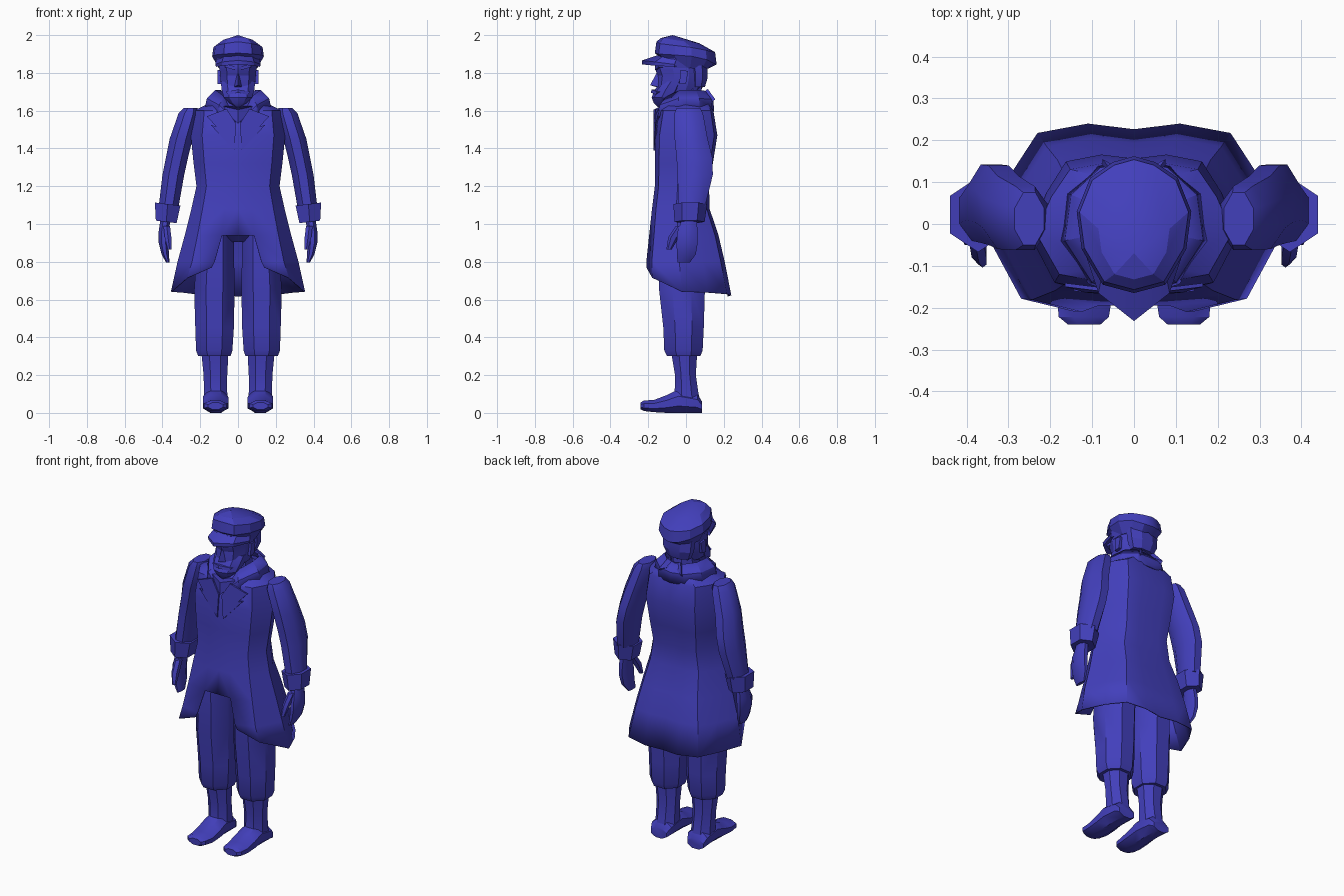
import bpy, bmesh, math

blue = bpy.data.materials.new("deep blue")
blue.diffuse_color = (0.055, 0.05, 0.5, 1)


def make(name, verts, faces, mirror=False, smooth=35, thick=0, recalc=True):
    me = bpy.data.meshes.new(name)
    me.from_pydata(verts, [], faces)
    bm = bmesh.new()
    bm.from_mesh(me)
    bmesh.ops.remove_doubles(bm, verts=bm.verts, dist=1e-5)
    if recalc:
        bmesh.ops.recalc_face_normals(bm, faces=bm.faces)
    bm.to_mesh(me)
    bm.free()
    me.materials.append(blue)
    ob = bpy.data.objects.new(name, me)
    bpy.context.collection.objects.link(ob)
    if mirror:
        ob.modifiers.new("mirror", 'MIRROR').merge_threshold = 0.0005
    if thick:
        m = ob.modifiers.new("cloth", 'SOLIDIFY')
        m.thickness, m.offset = thick, -1
    bpy.ops.object.select_all(action='DESELECT')
    bpy.context.view_layer.objects.active = ob
    ob.select_set(True)
    if smooth:
        bpy.ops.object.shade_smooth_by_angle(angle=math.radians(smooth))
    return ob


def loft(name, rings, n=8, axis='z', **kw):
    """Closed loft; each ring is (position, x0, x1, v0, v1) extents."""
    verts, k = [], 1 / math.cos(math.pi / n)
    for p, x0, x1, v0, v1 in rings:
        for i in range(n):
            a = 2 * math.pi * (i + .5) / n
            x = (x0 + x1) / 2 + (x1 - x0) / 2 * k * math.cos(a)
            v = (v0 + v1) / 2 + (v1 - v0) / 2 * k * math.sin(a)
            verts.append((x, v, p) if axis == 'z' else (x, p, v))
    m = len(rings)
    faces = [(r * n + i, r * n + (i + 1) % n, (r + 1) * n + (i + 1) % n, (r + 1) * n + i)
             for r in range(m - 1) for i in range(n)]
    faces += [tuple(range(n)), tuple(range((m - 1) * n, m * n))]
    return make(name, verts, faces, **kw)


def sheet(name, rows, skip=lambda r, c: False, **kw):
    """Open surface through rows of points, ordered top down and front to back."""
    n = len(rows[0])
    faces = [(r * n + c, (r + 1) * n + c, (r + 1) * n + c + 1, r * n + c + 1)
             for r in range(len(rows) - 1) for c in range(n - 1) if not skip(r, c)]
    return make(name, [p for row in rows for p in row], faces, recalc=False, **kw)


def prism(name, pts, d, **kw):
    """Closed solid from an outline pushed along the vector d."""
    n = len(pts)
    verts = list(pts) + [tuple(a + b for a, b in zip(p, d)) for p in pts]
    faces = [tuple(range(n)), tuple(range(n, 2 * n))]
    faces += [(i, (i + 1) % n, n + (i + 1) % n, n + i) for i in range(n)]
    return make(name, verts, faces, smooth=0, **kw)


# Long coat: half sections (height, half width, front, back), open below the waist
FX = (0, .3, .76, 1, .84, .65, .31, 0)
FY = (0, 0, .07, .42, .72, .95, 1, .97)
secs = [(1.67, .09, -.05, .11), (1.635, .16, -.10, .13), (1.60, .235, -.14, .145),
        (1.47, .25, -.163, .166), (1.32, .235, -.165, .142), (1.20, .22, -.165, .122),
        (1.08, .247, -.18, .125), (.94, .282, -.195, .172), (.80, .32, -.21, .205)]
rows = [[(w * x, f + (b - f) * y, z) for x, y in zip(FX, FY)] for z, w, f, b in secs]
hem_z = (.77, .77, .715, .642, .638, .63, .622, .618)
rows.append([(.355 * x, -.21 + .45 * y, z) for x, y, z in zip(FX, FY, hem_z)])
for i, x in ((8, .125), (9, .14)):
    rows[i][1] = (x,) + rows[i][1][1:]
sheet("coat", rows, skip=lambda r, c: r >= 7 and c == 0, mirror=True, thick=.006, smooth=40)

# Upturned collar, lowest at the throat
ring = ((.015, -.165), (.10, -.14), (.165, -.04), (.15, .07), (.08, .135), (0, .145))
tops = (1.545, 1.63, 1.665, 1.665, 1.66, 1.655)
inner = [(x * .72, y * .75, z + .045) for (x, y), z in zip(ring, tops)]
inner[0] = (.02, -.15, 1.56)
sheet("collar", [inner, [(x, y, z) for (x, y), z in zip(ring, tops)],
                 [(x * 1.08, y * 1.03, z - .06) for (x, y), z in zip(ring, tops)]],
      mirror=True, thick=.008, smooth=25)

# Notched lapels
prism("lapel", [(.02, -.172, 1.39), (.145, -.160, 1.525), (.115, -.164, 1.515),
                (.165, -.150, 1.57), (.06, -.163, 1.61), (.01, -.171, 1.53)],
      (0, .009, 0), mirror=True)

# Neckerchief with a front point and knotted tails behind
loft("neckerchief", [(1.66, -.085, .085, -.10, .10), (1.63, -.105, .105, -.135, .115),
                     (1.58, -.11, .11, -.15, .11)], 10, smooth=25)
make("kerchief_point", [(-.09, -.13, 1.625), (.09, -.13, 1.625), (0, -.172, 1.605),
                        (0, -.172, 1.53), (0, -.10, 1.6)],
     [(0, 3, 2), (2, 3, 1), (0, 2, 1, 4), (0, 4, 3), (1, 3, 4)], smooth=0)
prism("kerchief_tail", [(.0, .095, 1.695), (.045, .115, 1.715), (.075, .155, 1.66),
                        (.02, .125, 1.675)], (0, -.015, -.012), mirror=True)

# Head, beard and neck
loft("head", [(1.90, -.09, .09, -.14, .10), (1.835, -.098, .098, -.158, .10),
              (1.815, -.097, .097, -.155, .10), (1.785, -.094, .094, -.143, .098),
              (1.74, -.09, .09, -.148, .09), (1.70, -.08, .08, -.15, .07)], 10, smooth=25)
loft("beard", [(1.755, -.092, .092, -.125, .01), (1.71, -.086, .086, -.163, .0),
               (1.67, -.075, .075, -.178, -.03), (1.64, -.045, .045, -.168, -.07),
               (1.62, -.012, .012, -.15, -.11)], 10, smooth=25)
loft("neck", [(1.74, -.065, .065, -.07, .08), (1.60, -.075, .075, -.08, .09)])
loft("back_hair", [(1.84, -.095, .095, .02, .112), (1.775, -.09, .09, .025, .115),
                   (1.725, -.07, .07, .03, .10)], 8, smooth=20)
make("nose", [(0, -.15, 1.81), (-.022, -.142, 1.725), (.022, -.142, 1.725),
              (0, -.19, 1.735), (0, -.14, 1.72)],
     [(0, 1, 3), (0, 3, 2), (1, 4, 3), (3, 4, 2), (0, 2, 4, 1)], smooth=0)
prism("brow", [(.015, -.165, 1.815), (.07, -.146, 1.83), (.07, -.146, 1.845),
               (.015, -.165, 1.835)], (0, .03, 0), mirror=True)
prism("moustache", [(0, -.183, 1.712), (.065, -.152, 1.70), (.05, -.162, 1.685),
                    (0, -.185, 1.695)], (0, .03, 0), mirror=True)
prism("ear", [(.088, -.035, 1.74), (.088, 0, 1.745), (.088, .012, 1.81), (.088, -.03, 1.815)],
      (.02, 0, 0), mirror=True)

# Flat cap: band, slouching crown and pointed peak
loft("cap_band", [(1.885, -.115, .115, -.15, .12), (1.825, -.10, .10, -.14, .10)], 10, smooth=20)
plan = ((0, -.165), (.075, -.145), (.125, -.06), (.137, .03), (.105, .11), (.05, .148), (0, .162))


def cap_row(s, zs, dy=0):
    return [(x * s, y * s + dy, z) for (x, y), z in zip(plan, zs)]


sheet("cap_crown", [cap_row(0, [2.0] * 7, -.07),
                    cap_row(.62, (1.985, 1.985, 1.975, 1.968, 1.962, 1.958, 1.957), -.03),
                    cap_row(.95, (1.965, 1.955, 1.945, 1.935, 1.92, 1.912, 1.91)),
                    cap_row(1, (1.905, 1.90, 1.895, 1.888, 1.87, 1.85, 1.845)),
                    cap_row(.75, (1.87, 1.87, 1.84, 1.825, 1.82, 1.82, 1.825))],
      mirror=True, smooth=18)
sheet("cap_peak", [[(0, -.13, 1.90), (.075, -.115, 1.892), (.115, -.05, 1.875)],
                   [(0, -.232, 1.866), (.085, -.165, 1.858), (.12, -.06, 1.845)],
                   [(0, -.232, 1.845), (.083, -.163, 1.838), (.117, -.06, 1.832)],
                   [(0, -.11, 1.85), (.075, -.10, 1.845), (.10, -.04, 1.838)]],
      mirror=True, smooth=18)

# Sleeves, cuffs and hands
loft("sleeve", [(1.615, .215, .285, -.05, .075), (1.585, .205, .315, -.062, .09),
                (1.45, .24, .362, -.06, .115), (1.35, .265, .382, -.05, .14),
                (1.26, .285, .40, -.045, .142), (1.09, .315, .42, -.04, .10)], 8, mirror=True)


def slant(ob, k):
    """Tilt a part so that its outer side sits higher."""
    for v in ob.data.vertices:
        v.co.z += (v.co.x - .37) * k


slant(loft("cuff", [(1.105, .305, .44, -.055, .10), (1.01, .325, .435, -.05, .088)], 6,
           mirror=True, smooth=20), .12)
loft("hand", [(1.03, .358, .41, -.02, .055), (.96, .365, .42, -.045, .062),
              (.90, .368, .42, -.05, .062), (.84, .366, .405, -.048, .052),
              (.795, .362, .38, -.045, .02)], 8, mirror=True)
loft("thumb", [(.99, .36, .395, -.05, .0), (.93, .353, .388, -.09, -.04),
               (.865, .352, .372, -.102, -.078)], 6, mirror=True)

# Trousers: hips plus two gathered legs
loft("hips", [(1.06, -.20, .20, -.13, .10), (.96, -.21, .21, -.15, .12),
              (.905, -.09, .09, -.09, .08)], 10)
loft("trouser_leg", [(1.0, .03, .20, -.14, .10), (.90, .022, .215, -.148, .11),
                     (.65, .018, .232, -.142, .10), (.45, .022, .226, -.12, .094),
                     (.33, .03, .222, -.115, .088), (.30, .04, .21, -.10, .076)], 8,
     mirror=True, smooth=40)

# Boots: shaft and foot
loft("boot_shaft", [(.33, .05, .195, -.08, .06), (.20, .057, .182, -.058, .052),
                    (.11, .057, .18, -.06, .065), (.04, .055, .183, -.07, .08)], 8, mirror=True)
loft("boot_foot", [(.085, .07, .175, .0, .06), (.06, .055, .185, 0, .10),
                   (-.04, .052, .185, 0, .125), (-.10, .05, .185, 0, .095),
                   (-.17, .052, .184, .004, .068), (-.222, .06, .18, .01, .066),
                   (-.24, .08, .158, .018, .055)], 8, axis='y', mirror=True)
